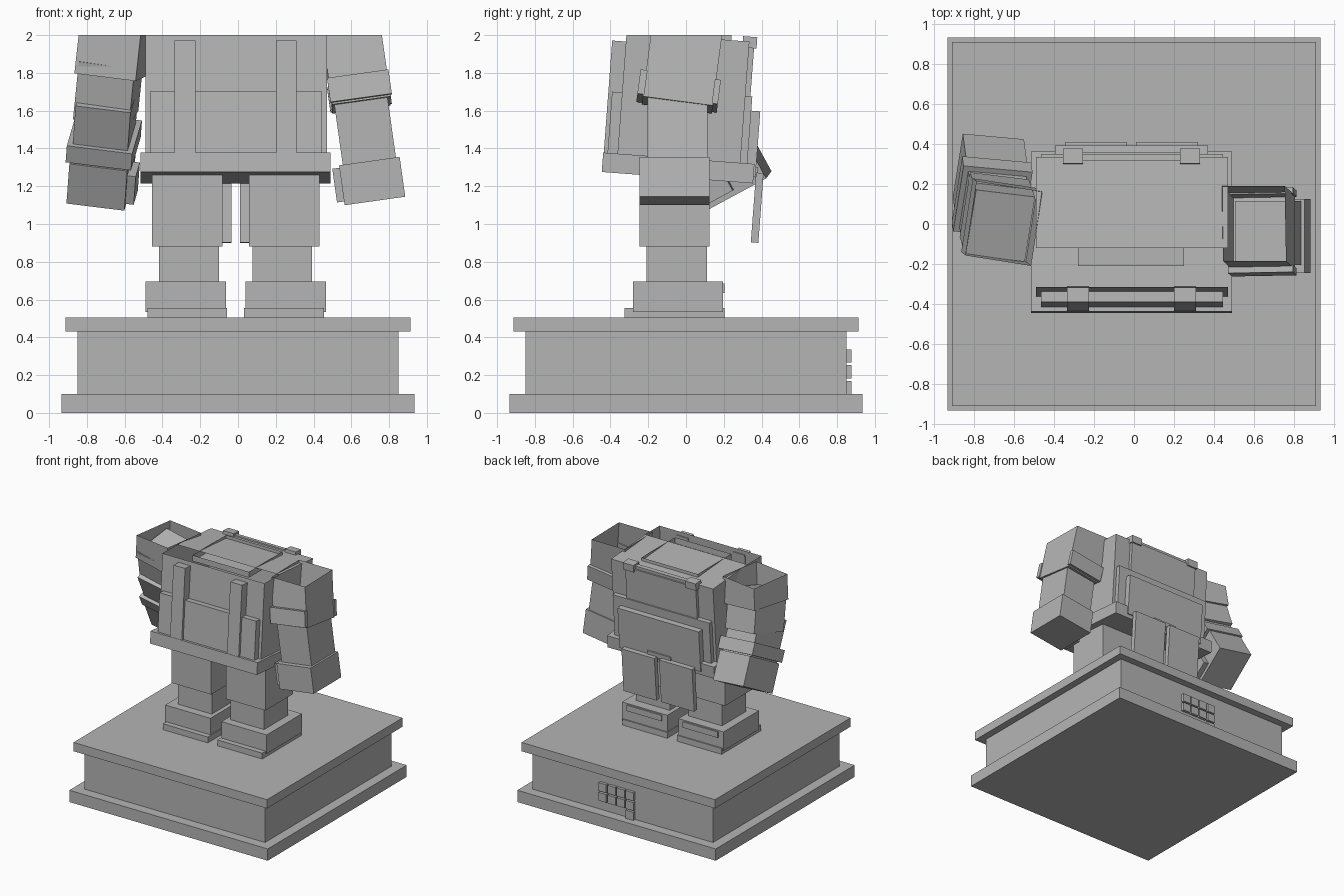
import bpy, bmesh
from math import radians
from mathutils import Matrix, Vector

if "Cube" in bpy.data.objects:
    bpy.data.objects.remove(bpy.data.objects["Cube"])

grey = bpy.data.materials.new("stone_grey")
grey.diffuse_color = (0.46, 0.46, 0.46, 1)
grey.use_nodes = True
grey.node_tree.nodes["Principled BSDF"].inputs["Base Color"].default_value = grey.diffuse_color
CX = -0.012          # the figure stands slightly left of centre


def box(name, x, y, z, M=None):
    """Box from ranges, moved by M, left open where the figure is cut off at z = 2."""
    bm = bmesh.new()
    bmesh.ops.create_cube(bm, size=1)
    for v in bm.verts:
        v.co = Vector([(r[0] + r[1]) / 2 + c * (r[1] - r[0]) for r, c in zip((x, y, z), v.co)])
    if M:
        bm.transform(M)
    bmesh.ops.bisect_plane(bm, geom=bm.verts[:] + bm.edges[:] + bm.faces[:],
                           plane_co=(0, 0, 2), plane_no=(0, 0, 1), clear_outer=True)
    me = bpy.data.meshes.new(name)
    bm.to_mesh(me)
    bm.free()
    me.materials.append(grey)
    ob = bpy.data.objects.new(name, me)
    bpy.context.collection.objects.link(ob)
    return ob


def rot(pitch=0, roll=0, yaw=0):
    return (Matrix.Rotation(radians(yaw), 4, 'Z') @ Matrix.Rotation(radians(pitch), 4, 'X')
            @ Matrix.Rotation(radians(roll), 4, 'Y'))


def sym(h):
    return (-h, h)


# plinth
box("plinth_base", sym(.935), sym(.935), (0, .10))
box("plinth_body", sym(.85), sym(.85), (.10, .43))
box("plinth_top", sym(.912), sym(.912), (.43, .505))

# small raised tiles on the back of the plinth
for row, cols in enumerate([(3,), (0, 1, 2, 3), (0, 1, 2, 3)]):
    for c in cols:
        x = .175 - .085 * c
        z = .135 + .083 * row
        box("back_tile", (x - .036, x + .036), (.84, .875), (z - .035, z + .035))

# legs
for s in (-1, 1):
    def leg(name, a, b, y, z):
        box(name, tuple(sorted((CX + s * a, CX + s * b))), y, z)
    leg("boot_sole", .045, .468, (-.325, .205), (.505, .555))
    leg("boot", .052, .478, (-.28, .195), (.535, .695))
    leg("boot_heel_strap", .10, .43, (.19, .205), (.635, .685))
    leg("shin", .088, .405, (-.21, .11), (.69, .885))
    leg("thigh", .07, .443, (-.245, .125), (.88, 1.30))

# torso group, leaning back
P = Matrix.Translation((0, 0, 1.3))
T = P @ rot(-4.3) @ P.inverted()
box("belt", (-.517, .49), (-.443, .36), (1.242, 1.345), T)
box("torso", (-.49, .47), (-.367, .285), (1.30, 1.989), T)
box("front_pouch", (-.465, .445), (-.42, -.36), (1.345, 1.67), T)
box("back_pouch", (-.465, .445), (.28, .322), (1.345, 1.70), T)
box("back_flap", (-.395, .37), (.32, .37), (1.275, 1.625), T)
box("flap_clasp", (-.12, .10), (.365, .38), (1.29, 1.33), T)
box("upper_back_panel", (-.345, .32), (.28, .312), (1.69, 1.975), T)
box("top_bar", (-.345, .32), (.265, .30), (1.97, 2.0), T)
for s in (-1, 1):
    def pair(name, a, b, y, z):
        box(name, tuple(sorted((CX + s * a, CX + s * b))), y, z, T)
    pair("front_strap", .213, .323, (-.44, -.36), (1.345, 1.94))
    pair("strap_clip", .243, .343, (.25, .325), (1.955, 2.015))
    pair("tail_flap", .022, .333, (.372, .412), (.93, 1.30))

# neck collar
box("neck", (-.28, .25), (-.21, .24), (1.95, 2.2))

# right arm: upper part swings forward, lower part hangs
U = Matrix.Translation((.652, -.045, 1.64)) @ rot(-7.5, -8)
box("right_upper_arm", sym(.156), sym(.187), (-.01, .6), U)
box("right_arm_front_plate", sym(.164), (-.217, -.18), (0, .13), U)
box("right_arm_back_plate", sym(.164), (.18, .212), (0, .13), U)
L = Matrix.Translation((.725, -.06, 1.122)) @ rot(0, -8)
box("right_forearm", sym(.142), (-.145, .175), (.2, .56), L)
box("right_hand", sym(.162), (-.185, .185), (0, .213), L)
box("right_thumb", (-.20, -.155), (-.16, .0), (.02, .20), L)

# left arm: turned outwards, elbow bent backwards
U = Matrix.Translation((-.675, .02, 1.79)) @ rot(4, 7, -9)
box("left_upper_arm", sym(.165), sym(.187), (-.0, .5), U)
E = Matrix.Translation((-.685, .035, 1.73)) @ rot(15, 8, -9)
box("left_elbow", sym(.15), sym(.17), (-.16, .16), E)
L = Matrix.Translation((-.73, .28, 1.175)) @ rot(28, 8, -9)
box("left_forearm", sym(.147), sym(.16), (.2, .58), L)
box("left_cuff", sym(.175), sym(.188), (.25, .35), L)
box("left_hand", sym(.155), sym(.182), (0, .24), L)
box("left_thumb", (.15, .20), (-.16, .0), (.03, .20), L)
